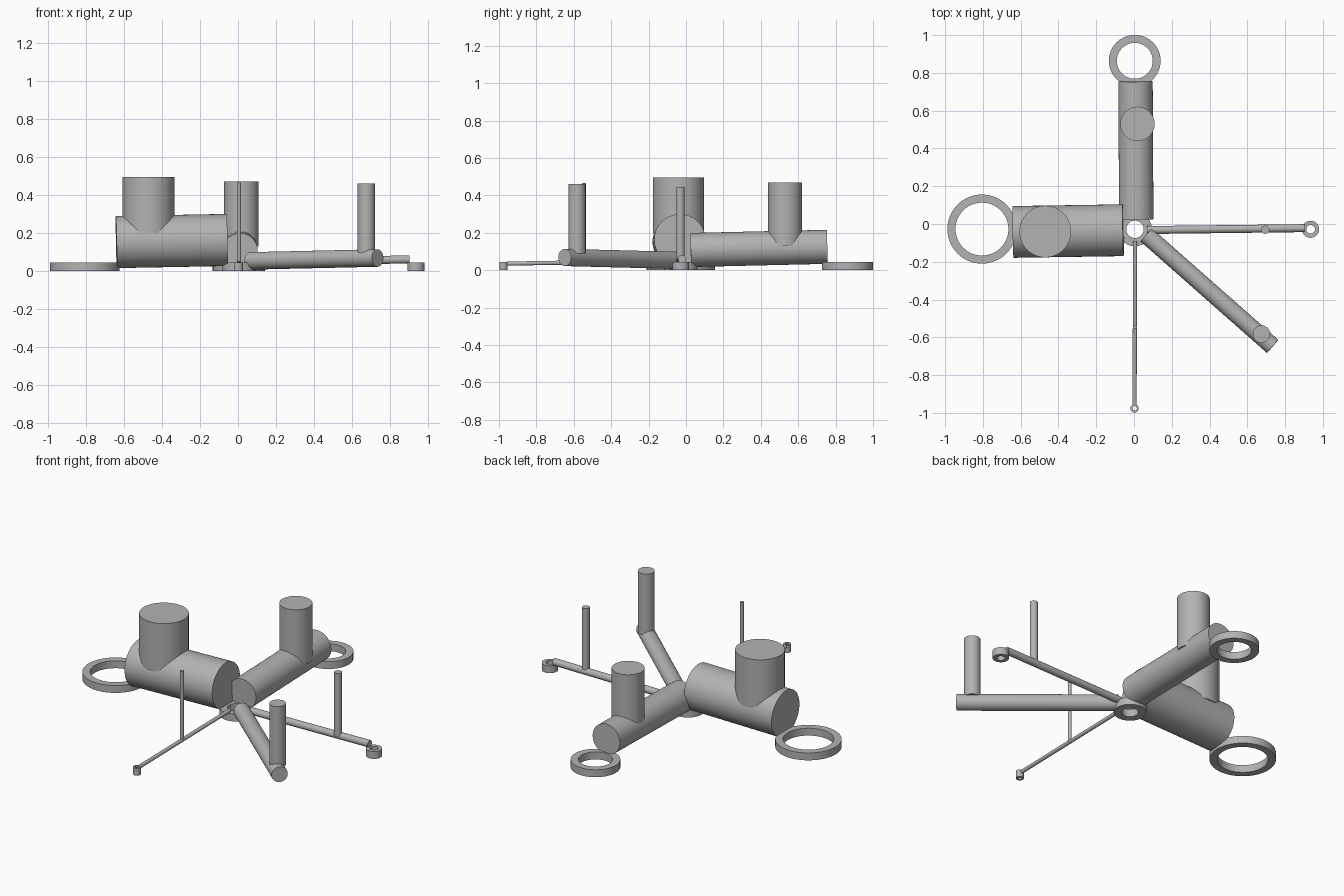
import bpy
import math
from mathutils import Vector

cube = bpy.data.objects.get("Cube")
if cube:
    bpy.data.objects.remove(cube, do_unlink=True)

grey = bpy.data.materials.new("plain grey")
grey.use_nodes = True
GREY = (0.45, 0.45, 0.45, 1)
grey.diffuse_color = GREY
grey.node_tree.nodes["Principled BSDF"].inputs["Base Color"].default_value = GREY


def finish(obj, name):
    obj.name = name
    obj.data.materials.clear()
    obj.data.materials.append(grey)
    bpy.ops.object.shade_smooth_by_angle(angle=math.radians(35))


def rod(name, start, end, radius):
    """Closed cylinder between two points."""
    a, b = Vector(start), Vector(end)
    axis = b - a
    bpy.ops.mesh.primitive_cylinder_add(
        vertices=64, radius=radius, depth=axis.length, location=(a + b) / 2,
        rotation=axis.to_track_quat('Z', 'Y').to_euler())
    finish(bpy.context.object, name)


def ring(name, x, y, outer, inner, height=0.045):
    """Flat-topped ring standing on the ground, spun from a rectangle."""
    n = 64
    profile = [(outer, 0), (outer, height), (inner, height), (inner, 0)]
    verts, faces = [], []
    for i in range(n):
        t = math.tau * i / n
        verts += [(r * math.cos(t), r * math.sin(t), z) for r, z in profile]
        for k in range(4):
            j, m = (i + 1) % n, (k + 1) % 4
            faces.append((4 * i + k, 4 * j + k, 4 * j + m, 4 * i + m))
    mesh = bpy.data.meshes.new(name)
    mesh.from_pydata(verts, [], faces)
    obj = bpy.data.objects.new(name, mesh)
    bpy.context.collection.objects.link(obj)
    obj.location = (x, y, 0)
    bpy.ops.object.select_all(action='DESELECT')
    obj.select_set(True)
    bpy.context.view_layer.objects.active = obj
    finish(obj, name)


def post(name, x, y, radius, bottom, top):
    rod(name, (x, y, bottom), (x, y, top), radius)


# Hub and end rings
ring("hub_ring", 0.005, -0.028, 0.09, 0.046)
ring("right_end_ring", -0.805, -0.027, 0.183, 0.14)
ring("back_end_ring", 0.004, 0.864, 0.137, 0.095)
ring("left_end_ring", 0.935, -0.028, 0.045, 0.023)
ring("front_end_ring", 0.003, -0.976, 0.022, 0.012)

# Lying arms, from the hub outwards
rod("right_arm", (-0.057, -0.033, 0.163), (-0.64, -0.042, 0.152), 0.137)
rod("back_arm", (0.012, 0.025, 0.108), (0.008, 0.755, 0.125), 0.091)
rod("left_arm", (0.07, -0.032, 0.052), (0.902, -0.022, 0.06), 0.021)
rod("front_arm", (0.006, -0.09, 0.05), (0.003, -0.956, 0.035), 0.011)
rod("diagonal_arm", (0.065, -0.058, 0.053), (0.734, -0.648, 0.068), 0.046)

# Upright posts
post("right_post", -0.47, -0.04, 0.137, 0.2, 0.495)
post("back_post", 0.018, 0.53, 0.091, 0.13, 0.47)
post("left_post", 0.695, -0.03, 0.022, 0.06, 0.445)
post("front_post", 0.005, -0.545, 0.011, 0.04, 0.465)
post("diagonal_post", 0.675, -0.583, 0.046, 0.09, 0.461)
